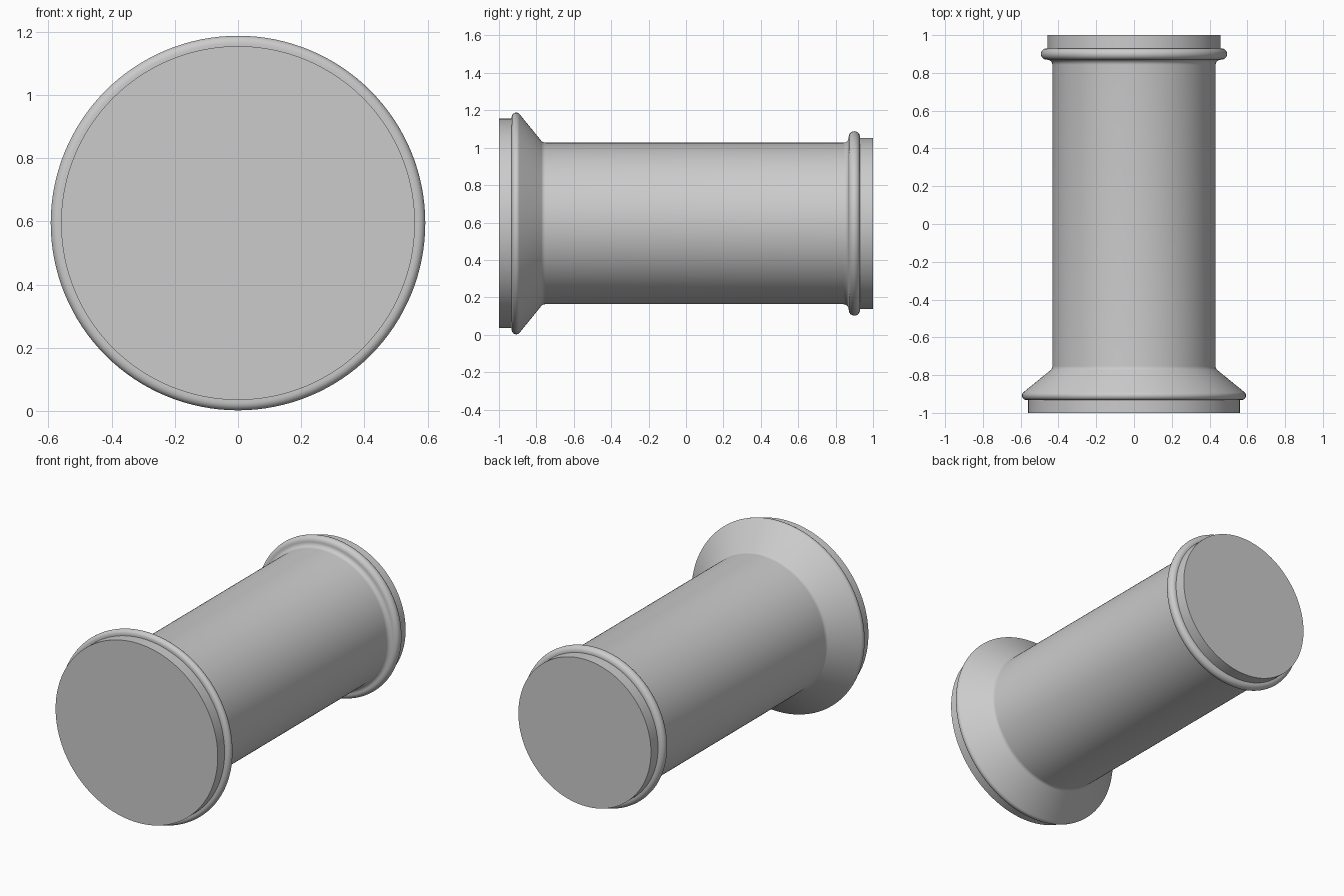
import bpy
import bmesh
from math import radians, pi, sin, cos
from mathutils import Matrix, Vector

AXIS_Z = 0.595
SEGMENTS = 128

if "Cube" in bpy.data.objects:
    bpy.data.objects.remove(bpy.data.objects["Cube"])

grey = bpy.data.materials.new("plain grey")
grey.use_nodes = True
colour = (0.6, 0.6, 0.6, 1)
grey.diffuse_color = colour
grey.node_tree.nodes["Principled BSDF"].inputs["Base Color"].default_value = colour


def arc(y, r, radius, start, end, steps=8):
    """Profile points (y, r) on a circular arc, angles in degrees from +y."""
    angles = [radians(start + (end - start) * i / steps) for i in range(steps + 1)]
    return [(y + radius * cos(a), r + radius * sin(a)) for a in angles]


def lathe(name, profile):
    """Spin a (y, r) profile round the long axis."""
    bm = bmesh.new()
    verts = [bm.verts.new((0, y, r)) for y, r in profile]
    edges = [bm.edges.new(pair) for pair in zip(verts, verts[1:])]
    bmesh.ops.spin(bm, geom=verts + edges, cent=(0, 0, 0), axis=(0, 1, 0),
                   angle=2 * pi, steps=SEGMENTS, use_duplicate=False)
    bmesh.ops.remove_doubles(bm, verts=bm.verts, dist=0.0001)
    bmesh.ops.recalc_face_normals(bm, faces=bm.faces)
    bmesh.ops.transform(bm, matrix=Matrix.Translation(Vector((0, 0, AXIS_Z))), verts=bm.verts)
    mesh = bpy.data.meshes.new(name)
    bm.to_mesh(mesh)
    bm.free()
    mesh.materials.append(grey)
    obj = bpy.data.objects.new(name, mesh)
    bpy.context.collection.objects.link(obj)
    bpy.ops.object.select_all(action="DESELECT")
    obj.select_set(True)
    bpy.context.view_layer.objects.active = obj
    bpy.ops.object.shade_smooth_by_angle(angle=radians(35))


# One continuous turned profile, from the wide front end to the narrow back end
front_end = [(-1, 0), (-1, 0.56), (-0.932, 0.56)]
front_bead = arc(-0.908, 0.569, 0.024, 180, 48)
cone_foot = arc(-0.752, 0.462, 0.03, 228, 270, 5)
back_fillet = arc(0.842, 0.46, 0.028, 270, 360, 6)
back_bead = arc(0.9, 0.463, 0.03, 180, 0, 12)
back_end = [(0.93, 0.458), (1, 0.458), (1, 0)]

lathe("flanged_tube", front_end + front_bead + cone_foot + back_fillet + back_bead + back_end)
